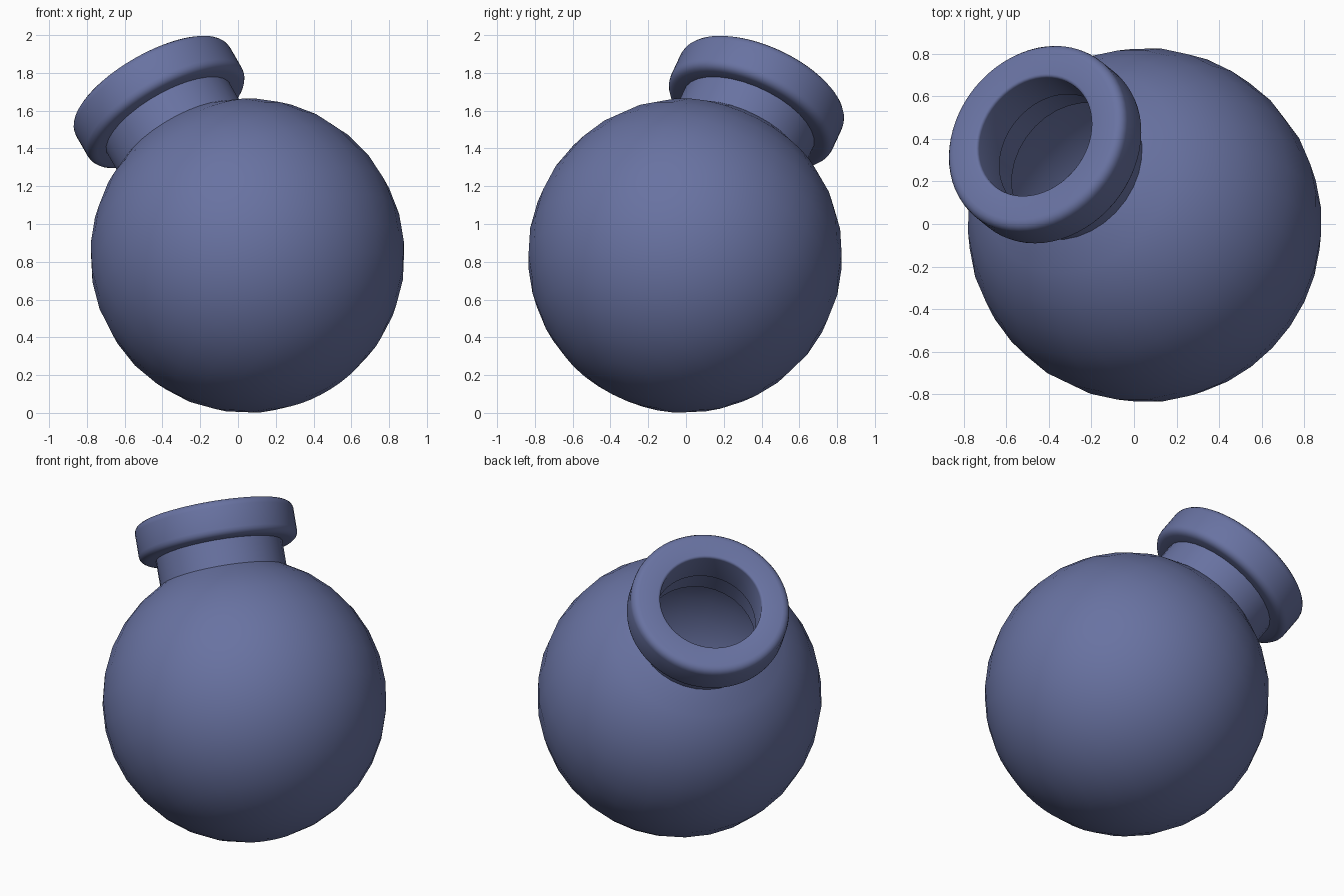
import bpy, bmesh, math
from mathutils import Vector, Matrix

if "Cube" in bpy.data.objects:
    bpy.data.objects.remove(bpy.data.objects["Cube"])

CENTRE = Vector((0.05, -0.005, 0.833))
AXIS = Vector((-0.463, 0.374, 0.804)).normalized()
SEGMENTS = 32


def arc(cx, cz, radius, start, end, steps):
    """Profile points (r, h); angles in degrees from the +r direction."""
    pts = []
    for i in range(steps + 1):
        a = math.radians(start + (end - start) * i / steps)
        pts.append((cx + radius * math.cos(a), cz + radius * math.sin(a)))
    return pts


def lathe(name, profile, segments, closed=False):
    """Spin a profile round the tilted neck axis."""
    bm = bmesh.new()
    verts = [bm.verts.new((max(r, 0), 0, h)) for r, h in profile]
    edges = [bm.edges.new(p) for p in zip(verts, verts[1:])]
    if closed:
        edges.append(bm.edges.new((verts[-1], verts[0])))
    bmesh.ops.spin(bm, geom=verts + edges, cent=(0, 0, 0), axis=(0, 0, 1),
                   angle=math.tau, steps=segments)
    bmesh.ops.remove_doubles(bm, verts=bm.verts[:], dist=1e-4)
    bmesh.ops.recalc_face_normals(bm, faces=bm.faces[:])
    mesh = bpy.data.meshes.new(name)
    bm.to_mesh(mesh)
    bm.free()
    obj = bpy.data.objects.new(name, mesh)
    bpy.context.collection.objects.link(obj)
    turn = Vector((0, 0, 1)).rotation_difference(AXIS).to_matrix().to_4x4()
    obj.matrix_world = Matrix.Translation(CENTRE) @ turn
    mat = bpy.data.materials.get("blue_glass") or bpy.data.materials.new("blue_glass")
    mat.diffuse_color = (0.14, 0.17, 0.36, 1)
    mat.use_nodes = True
    mat.node_tree.nodes["Principled BSDF"].inputs["Base Color"].default_value = mat.diffuse_color
    mesh.materials.append(mat)
    bpy.ops.object.select_all(action='DESELECT')
    obj.select_set(True)
    bpy.context.view_layer.objects.active = obj
    bpy.ops.object.shade_smooth_by_angle(angle=math.radians(42))
    return obj


# Hollow round body with a straight neck
R_OUT, R_IN, NECK_OUT, NECK_IN = 0.833, 0.79, 0.375, 0.33
outer = arc(0, 0, R_OUT, -90, math.degrees(math.acos(NECK_OUT / R_OUT)), 14)
inner = arc(0, 0, R_IN, math.degrees(math.acos(NECK_IN / R_IN)), -90, 14)
lathe("flask_body", outer + [(NECK_OUT, 0.95), (NECK_IN, 0.95)] + inner, SEGMENTS)

# Thick rounded collar round the mouth
B = 0.045
LOW, HIGH, RIM, HOLE = 0.90, 1.122, 0.47, 0.30
collar = [(HOLE, LOW), (NECK_OUT, LOW)]
collar += arc(RIM - B, LOW + B, B, -90, 0, 4)
collar += arc(RIM - B, HIGH - B, B, 0, 90, 4)
collar += arc(HOLE + 0.015, HIGH - 0.015, 0.015, 90, 180, 3)
lathe("mouth_collar", collar, 64, closed=True)
